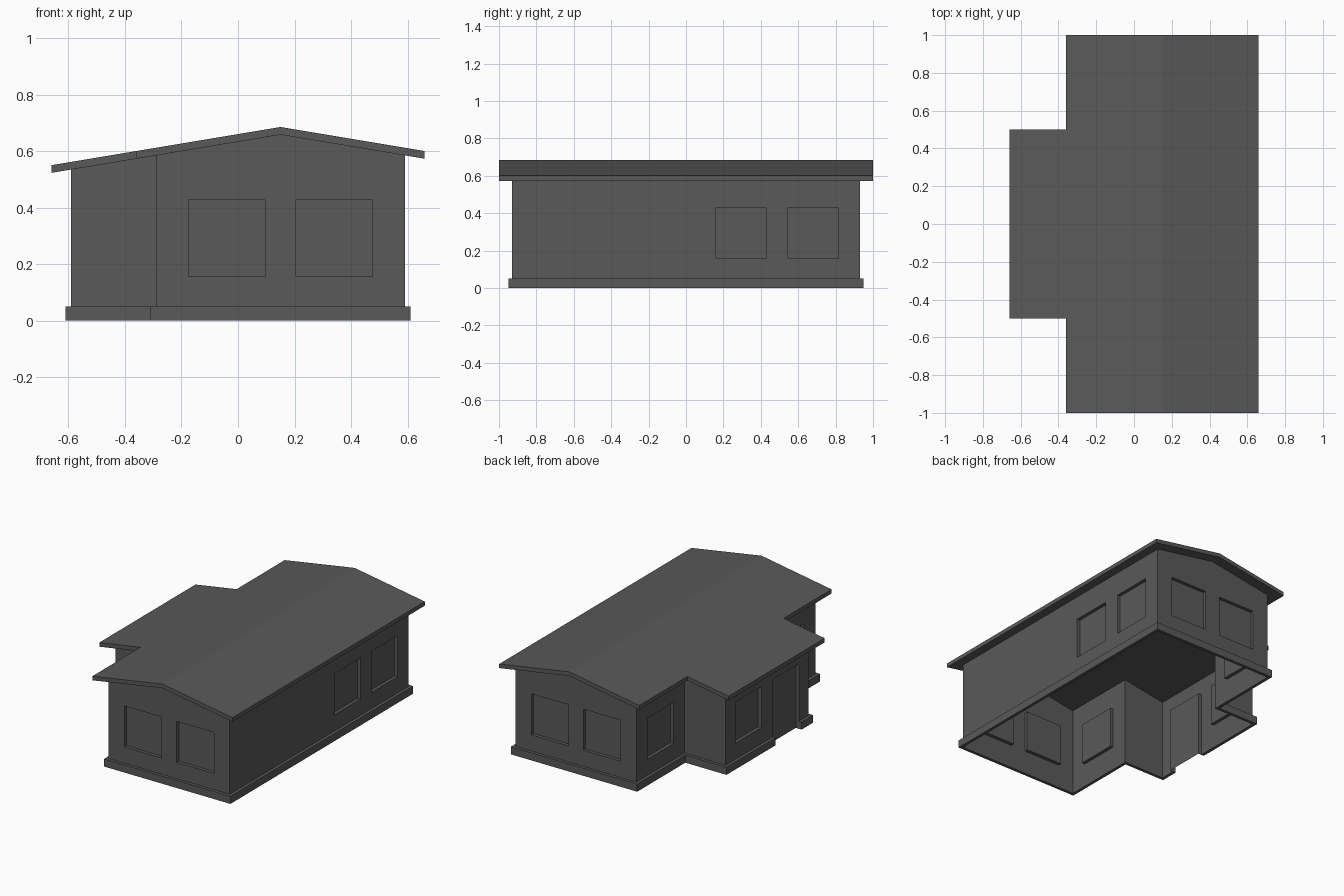
import bpy, bmesh
from mathutils import Vector

cube = bpy.data.objects.get("Cube")
if cube:
    bpy.data.objects.remove(cube)

RIDGE_X, RIDGE_Z, PITCH, ROOF_T = 0.15, 0.685, 1 / 6, 0.027
SILL, HEAD, RECESS = 0.157, 0.427, 0.022
PLINTH_H, PLINTH_W = 0.05, 0.02
DOOR = (-0.33, -0.06)

grey = bpy.data.materials.new("dark grey")
grey.use_nodes = True
grey.diffuse_color = (0.1, 0.1, 0.1, 1)
grey.node_tree.nodes["Principled BSDF"].inputs["Base Color"].default_value = (0.1, 0.1, 0.1, 1)


def finish(bm, name, fix_normals=False):
    bmesh.ops.remove_doubles(bm, verts=bm.verts, dist=0.0001)
    if fix_normals:
        bmesh.ops.recalc_face_normals(bm, faces=bm.faces)
    mesh = bpy.data.meshes.new(name)
    bm.to_mesh(mesh)
    bm.free()
    mesh.materials.append(grey)
    obj = bpy.data.objects.new(name, mesh)
    bpy.context.collection.objects.link(obj)
    return obj


def face(bm, points):
    return bm.faces.new([bm.verts.new(p) for p in points])


def roof_z(x):
    return RIDGE_Z - abs(x - RIDGE_X) * PITCH


# Walls: counter-clockwise plan, each run with its openings along x or y
S, W, E, B, P = 0.93, -0.29, 0.59, -0.59, 0.43
gable = [(-0.175, 0.095, SILL), (0.205, 0.475, SILL)]
walls = [
    ((W, -S), (E, -S), gable),
    ((E, -S), (E, S), [(0.16, 0.43, SILL), (0.545, 0.815, SILL)]),
    ((E, S), (W, S), gable),
    ((W, S), (W, P), [(0.545, 0.815, SILL)]),
    ((W, P), (B, P), []),
    ((B, P), (B, -P), [(0.06, 0.33, SILL), (*DOOR, 0)]),
    ((B, -P), (W, -P), []),
    ((W, -P), (W, -S), [(-0.815, -0.545, SILL)]),
]


def add_wall(bm, start, end, openings):
    axis = 0 if start[1] == end[1] else 1
    a, b = start[axis], end[axis]
    cuts = {a, b}
    for lo, hi, _ in openings:
        cuts |= {lo, hi}
    if axis == 0 and min(a, b) < RIDGE_X < max(a, b):
        cuts.add(RIDGE_X)
    cuts = sorted(cuts, reverse=b < a)
    levels = [0, SILL, HEAD, None] if openings else [0, None]

    def point(u, z):
        x, y = (u, start[1]) if axis == 0 else (start[0], u)
        return Vector((x, y, roof_z(x) - ROOF_T if z is None else z))

    holes = []
    for u0, u1 in zip(cuts, cuts[1:]):
        mid = (u0 + u1) / 2
        hole = next((o for o in openings if o[0] < mid < o[1]), None)
        rows = [0, HEAD, None] if hole and hole[2] == 0 else levels
        for z0, z1 in zip(rows, rows[1:]):
            f = face(bm, [point(u0, z0), point(u1, z0), point(u1, z1), point(u0, z1)])
            if hole and z0 == hole[2] and z1 == HEAD:
                holes.append(f)
    return holes


bm = bmesh.new()
openings = []
for start, end, holes in walls:
    openings += add_wall(bm, start, end, holes)

# Sink the window and door panels behind the wall face
bm.normal_update()
for f in openings:
    inward = f.normal * -RECESS
    rim = [v.co.copy() for v in f.verts]
    for v in f.verts:
        v.co += inward
    for p, q in zip(rim, rim[1:] + rim[:1]):
        if p.z + q.z > 0:
            face(bm, [p, q, q + inward, p + inward])
finish(bm, "walls")

# Plinth: a band around the walls, broken at the door
plan = [w[0] for w in walls]
path = [(B, DOOR[0])] + plan[6:] + plan[:6] + [(B, DOOR[1])]
path = [Vector(p) for p in path]
normals = []
for p, q in zip(path, path[1:]):
    d = (q - p).normalized()
    normals.append(Vector((d.y, -d.x)))
bm = bmesh.new()
sections = []
for i, p in enumerate(path):
    if 0 < i < len(path) - 1:
        out = p + (normals[i - 1] + normals[i]) * PLINTH_W
    else:
        out = p + normals[0 if i == 0 else -1] * PLINTH_W
    sections.append([(*p, 0), (*out, 0), (*out, PLINTH_H), (*p, PLINTH_H)])
for s, t in zip(sections, sections[1:]):
    for k in range(4):
        n = (k + 1) % 4
        face(bm, [s[k], t[k], t[n], s[n]])
face(bm, sections[0])
face(bm, sections[-1])
finish(bm, "plinth", True)

# Roof: two slopes, the long one stepping out over the side bay
L, EAVE, BAY, BAY_Y = 1.0, 0.66, -0.36, 0.5
slopes = [
    [(RIDGE_X, -L), (EAVE, -L), (EAVE, L), (RIDGE_X, L)],
    [(RIDGE_X, -L), (RIDGE_X, L), (BAY, L), (BAY, BAY_Y), (-EAVE, BAY_Y),
     (-EAVE, -BAY_Y), (BAY, -BAY_Y), (BAY, -L)],
]
bm = bmesh.new()
for outline in slopes:
    face(bm, [(x, y, roof_z(x)) for x, y in outline])
bmesh.ops.remove_doubles(bm, verts=bm.verts, dist=0.0001)
under = bmesh.ops.extrude_face_region(bm, geom=bm.faces[:])["geom"]
for v in under:
    if isinstance(v, bmesh.types.BMVert):
        v.co.z -= ROOF_T
finish(bm, "roof", True)
